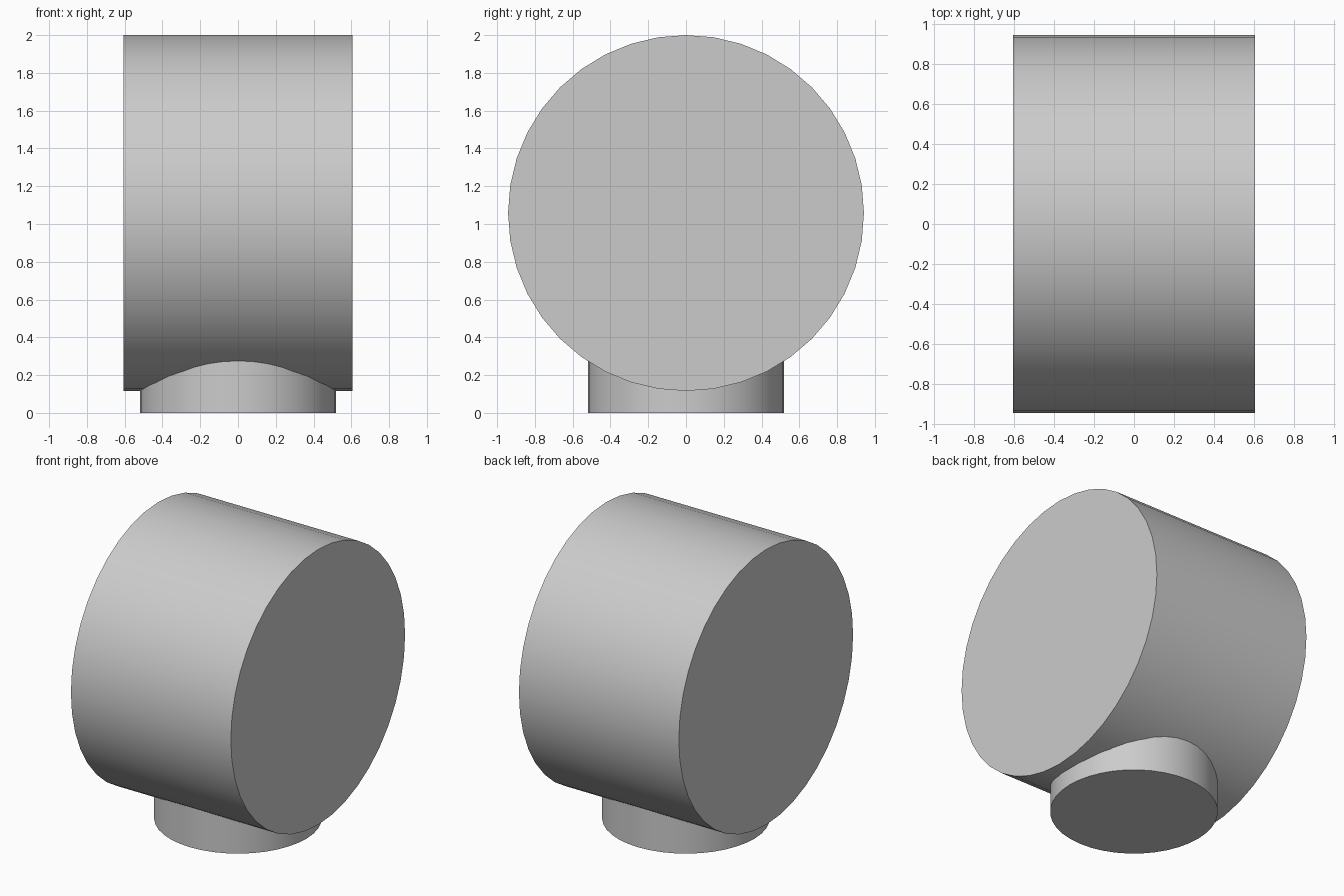
import bpy
import math

cube = bpy.data.objects.get("Cube")
if cube:
    bpy.data.objects.remove(cube, do_unlink=True)

GREY = (0.6, 0.6, 0.6, 1.0)
grey = bpy.data.materials.new("plain_grey")
grey.use_nodes = True
grey.diffuse_color = GREY
grey.node_tree.nodes["Principled BSDF"].inputs["Base Color"].default_value = GREY


def cylinder(name, radius, depth, location, rotation=(0, 0, 0)):
    bpy.ops.mesh.primitive_cylinder_add(vertices=40, radius=radius, depth=depth,
                                        location=location, rotation=rotation)
    obj = bpy.context.object
    obj.name = name
    obj.data.materials.append(grey)
    bpy.ops.object.shade_smooth_by_angle(angle=math.radians(30))
    return obj


# Large drum lying on its side along x
cylinder("drum", 0.942, 1.21, (0, 0, 1.058), (0, math.pi / 2, 0))

# Short round foot, reaching up inside the drum
cylinder("foot", 0.52, 0.5, (0, 0, 0.25))
